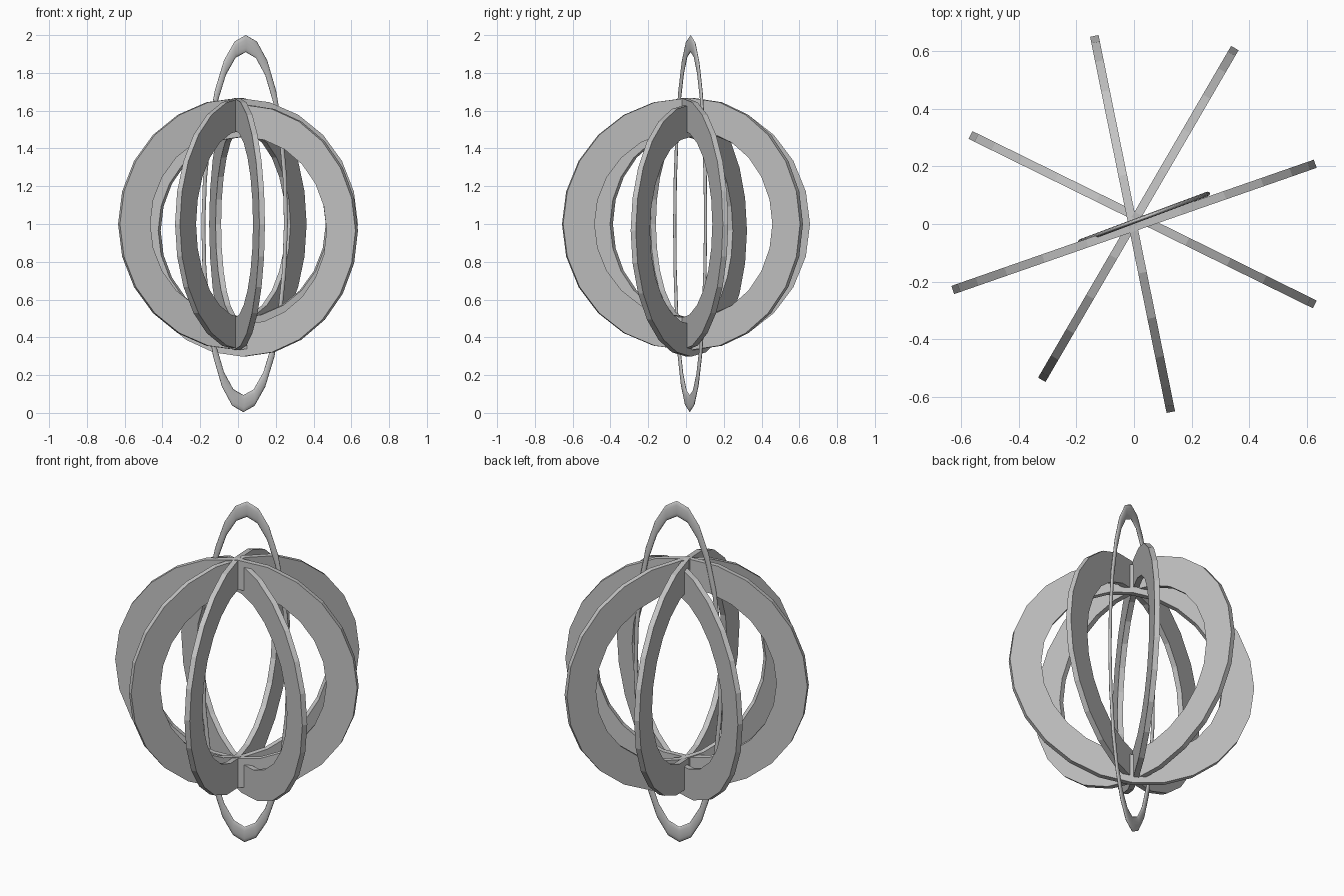
import bpy, bmesh, math
from mathutils import Matrix

if "Cube" in bpy.data.objects:
    bpy.data.objects.remove(bpy.data.objects["Cube"])

grey = bpy.data.materials.new("light_grey")
grey.diffuse_color = (0.55, 0.55, 0.55, 1)
grey.use_nodes = True
grey.node_tree.nodes["Principled BSDF"].inputs["Base Color"].default_value = grey.diffuse_color


def add_object(name, bm, loc, angle):
    bmesh.ops.recalc_face_normals(bm, faces=bm.faces)
    bm.transform(Matrix.Translation(loc) @ Matrix.Rotation(math.radians(angle), 4, 'Z'))
    mesh = bpy.data.meshes.new(name)
    bm.to_mesh(mesh)
    bm.free()
    mesh.materials.append(grey)
    ob = bpy.data.objects.new(name, mesh)
    bpy.context.collection.objects.link(ob)
    return ob


def loop_ring(section, segments):
    """Sweep a closed (radius, depth) section around the local Y axis."""
    bm = bmesh.new()
    loops = []
    for i in range(segments):
        a = 2 * math.pi * i / segments
        loops.append([bm.verts.new((r * math.cos(a), d, r * math.sin(a))) for r, d in section])
    n = len(section)
    for i in range(segments):
        p, q = loops[i], loops[(i + 1) % segments]
        for j in range(n):
            k = (j + 1) % n
            bm.faces.new((p[j], p[k], q[k], q[j]))
    return bm


# Four flat interlocking vertical rings
OUTER, INNER, HALF = 0.667, 0.497, 0.015
flat_section = [(INNER, -HALF), (OUTER, -HALF), (OUTER, HALF), (INNER, HALF)]
rings = [
    ("wide_ring", (0.0, -0.01, 1.0), 19.2),
    ("diagonal_ring", (0.015, 0.035, 1.0), 59.8),
    ("deep_ring", (-0.005, 0.0, 1.0), 101.5),
    ("low_ring", (0.03, 0.015, 0.965), -26.2),
]
for name, loc, angle in rings:
    add_object(name, loop_ring(flat_section, 24), loc, angle)

# Tall slim oval hoop with a rounded section
round_section = [(0.953 + 0.045 * math.cos(t * math.pi / 6), 0.008 * math.sin(t * math.pi / 6))
                 for t in range(12)]
bm = loop_ring(round_section, 24)
bm.transform(Matrix.Diagonal((0.245, 1, 1, 1)))
bm.transform(Matrix.Rotation(math.radians(0.4), 4, 'Y'))
hoop = add_object("oval_hoop", bm, (0.035, 0.022, 1.002), 20.5)
for p in hoop.data.polygons:
    p.use_smooth = True
